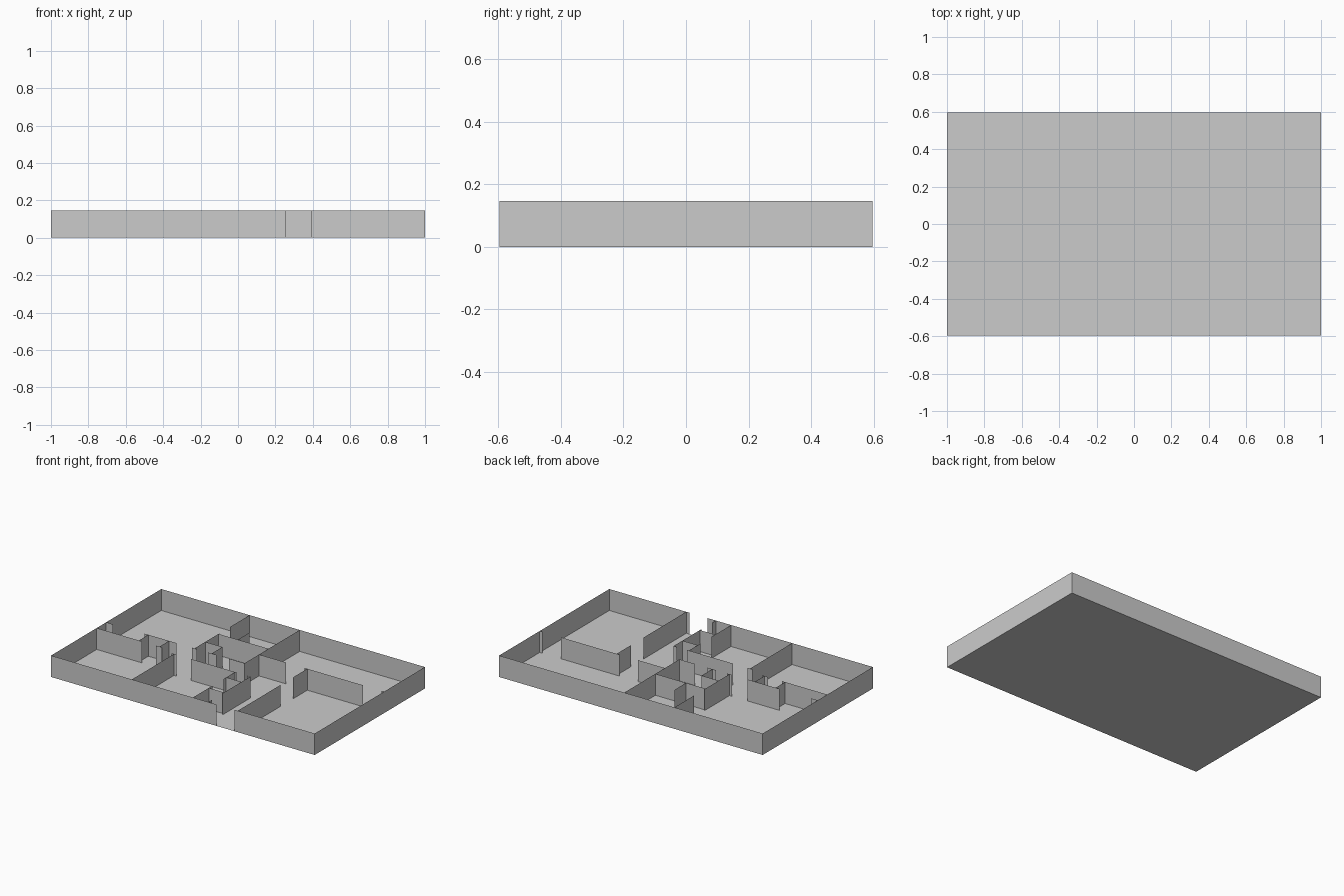
import bpy

if "Cube" in bpy.data.objects:
    bpy.data.objects.remove(bpy.data.objects["Cube"])

W, D, H = 1.0, 0.597, 0.147   # half width, half depth, wall height


def quad_mesh(name, quads):
    """Object made of separate flat quads."""
    verts = [v for q in quads for v in q]
    faces = [tuple(range(i, i + 4)) for i in range(0, len(verts), 4)]
    mesh = bpy.data.meshes.new(name)
    mesh.from_pydata(verts, [], faces)
    obj = bpy.data.objects.new(name, mesh)
    bpy.context.collection.objects.link(obj)
    return obj


def wall(x0, y0, x1, y1):
    return [(x0, y0, 0), (x1, y1, 0), (x1, y1, H), (x0, y0, H)]


def along_x(y, *spans):
    return [wall(a, y, b, y) for a, b in spans]


def along_y(x, *spans):
    return [wall(x, a, x, b) for a, b in spans]


# Floor slab sheet
quad_mesh("floor", [[(-W, -D, 0), (W, -D, 0), (W, D, 0), (-W, D, 0)]])

# Outer walls, front one with the entrance gap
quad_mesh("outer_walls",
          along_x(-D, (-W, 0.255), (0.393, W)) + along_x(D, (W, -W))
          + along_y(W, (-D, D)) + along_y(-W, (D, -D)))

# Back centre rooms
quad_mesh("back_room_walls",
          along_y(-0.33, (0.386, D), (0, 0.273)) + along_y(0.05, (0, D))
          + along_x(0.26, (-0.33, 0.05)) + along_y(-0.183, (0.26, 0.386))
          + along_x(0.117, (-0.33, -0.2)) + along_y(-0.2, (0, 0.117))
          + along_x(0, (-0.35, -0.312), (-0.226, -0.162), (-0.07, 0.05)))

# Left rooms and closet
quad_mesh("left_room_walls",
          along_x(0, (-W, -0.95), (-0.71, -0.467))
          + along_x(-0.103, (-W, -0.655), (-0.55, -0.505))
          + along_y(-0.68, (-0.103, 0)) + along_y(-0.523, (-0.103, 0))
          + along_y(-0.387, (-D, -0.14)) + along_x(-0.14, (-0.405, -0.37)))

# Front centre rooms
quad_mesh("front_room_walls",
          along_x(-0.14, (-0.26, 0.09), (0.165, 0.192))
          + along_y(0.076, (-0.268, -0.14), (-D, -0.385))
          + along_y(0.192, (-0.444, -0.14), (-D, -0.557))
          + along_x(-0.236, (0.076, 0.192)) + along_x(-0.425, (0.076, 0.192)))

# Right rooms and hallway
quad_mesh("right_room_walls",
          along_x(0.157, (0.05, 0.255), (0.393, 0.84), (0.98, W))
          + along_y(0.416, (-D, -0.134), (0, 0.157)))
